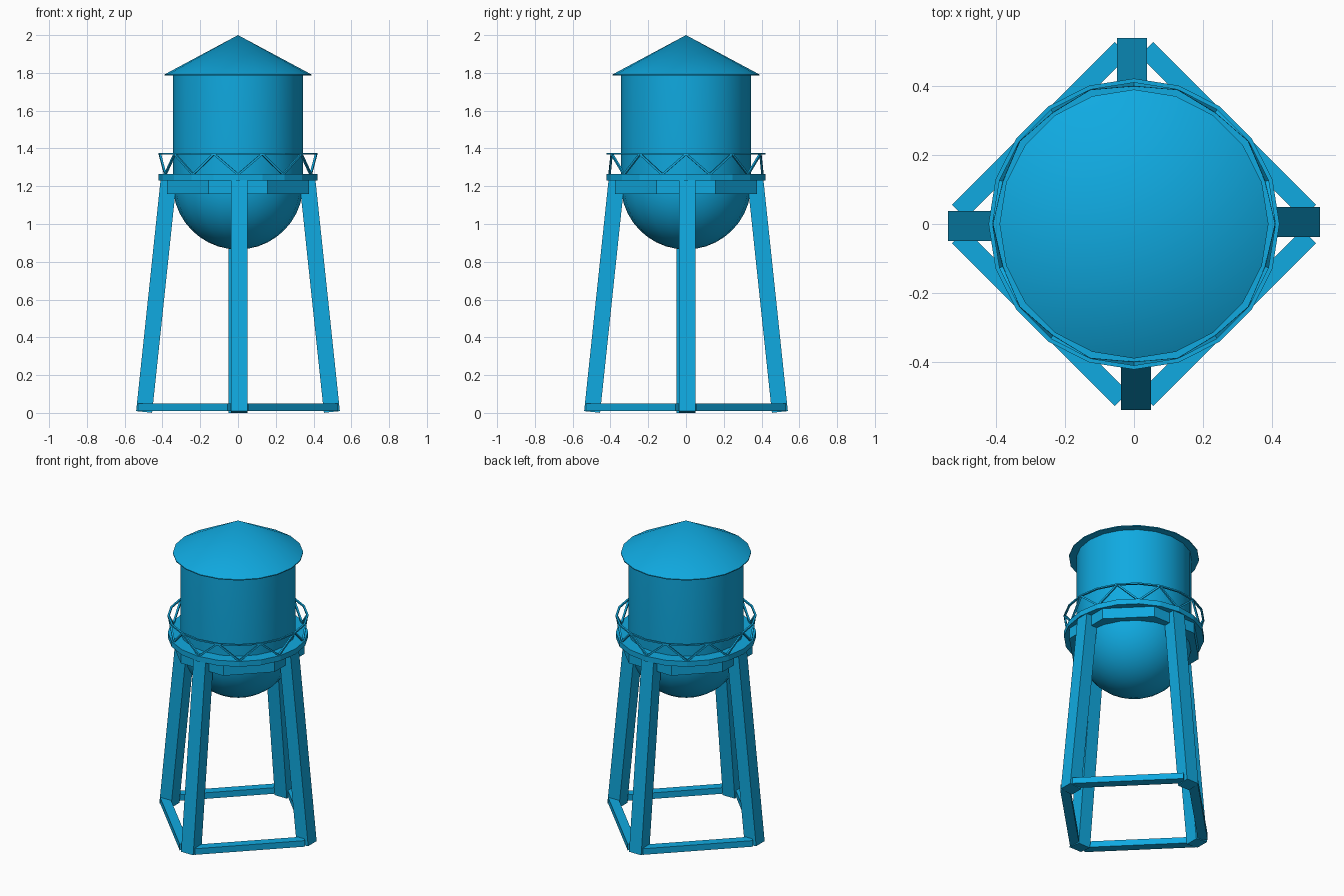
import bpy
import bmesh
from math import sin, cos, pi, radians
from mathutils import Matrix, Vector

old = bpy.data.objects.get("Cube")
if old:
    bpy.data.objects.remove(old, do_unlink=True)

BLUE = (0.005, 0.40, 0.75, 1.0)
paint = bpy.data.materials.new("blue_paint")
paint.use_nodes = True
paint.diffuse_color = BLUE
paint.node_tree.nodes["Principled BSDF"].inputs["Base Color"].default_value = BLUE

SIDES = 20


def finish(name, bm, smooth=False):
    """Turn a bmesh into a painted object."""
    bmesh.ops.remove_doubles(bm, verts=bm.verts, dist=0.0005)
    bmesh.ops.recalc_face_normals(bm, faces=bm.faces)
    mesh = bpy.data.meshes.new(name)
    bm.to_mesh(mesh)
    bm.free()
    mesh.materials.append(paint)
    obj = bpy.data.objects.new(name, mesh)
    bpy.context.collection.objects.link(obj)
    if smooth:
        bpy.ops.object.select_all(action="DESELECT")
        obj.select_set(True)
        bpy.context.view_layer.objects.active = obj
        bpy.ops.object.shade_smooth_by_angle(angle=radians(30))
    return obj


def lathe(name, profile, sides=SIDES, phase=0.0, closed=False, smooth=False):
    """Revolve (radius, height) points about the z axis."""
    bm = bmesh.new()
    verts = [bm.verts.new((r * cos(phase), r * sin(phase), z)) for r, z in profile]
    pairs = list(zip(verts, verts[1:]))
    if closed:
        pairs.append((verts[-1], verts[0]))
    edges = [bm.edges.new(p) for p in pairs]
    bmesh.ops.spin(bm, geom=verts + edges, cent=(0, 0, 0), axis=(0, 0, 1),
                   angle=2 * pi, steps=sides, use_merge=False)
    return finish(name, bm, smooth)


def ring(name, inner, outer, low, high, **options):
    section = [(inner, low), (outer, low), (outer, high), (inner, high)]
    return lathe(name, section, closed=True, **options)


def add_beam(bm, start, end, width, depth, outward):
    """Box from start to end; depth runs roughly along the outward vector."""
    start, end = Vector(start), Vector(end)
    along = (end - start).normalized()
    side = along.cross(Vector(outward)).normalized()
    out = side.cross(along)
    basis = Matrix((side * width, out * depth, end - start)).transposed().to_4x4()
    bmesh.ops.create_cube(bm, size=1.0,
                          matrix=Matrix.Translation((start + end) / 2) @ basis)


# Tank wall with rounded bowl underneath
R, BOWL_Z, ROOF_Z = 0.345, 1.21, 1.785
bowl = [(R * sin(i * pi / 20), BOWL_Z - R * cos(i * pi / 20)) for i in range(11)]
lathe("tank", bowl + [(R, ROOF_Z)], smooth=True)

# Conical roof with a thin brim
lathe("roof", [(0, ROOF_Z), (0.39, ROOF_Z), (0.39, 1.791), (0, 2.0)], smooth=True)

# Walkway and the octagonal girder that carries it
ring("walkway", 0.335, 0.42, 1.23, 1.265)
ring("support_girder", 0.325, 0.406, 1.16, 1.235, sides=8, phase=pi / 8)

# Railing: top rail plus zigzag bars
ring("top_rail", 0.41, 0.422, 1.367, 1.376)
bm = bmesh.new()


def rail_point(i):
    a = -pi / 2 + 2 * pi * i / SIDES
    r, z = (0.414, 1.371) if i % 2 else (0.405, 1.262)
    return Vector((r * cos(a), r * sin(a), z))


for i in range(SIDES):
    a, b = rail_point(i), rail_point(i + 1)
    middle = (a + b) / 2
    add_beam(bm, a, b, 0.011, 0.011, (middle.x, middle.y, 0))
finish("railing_bars", bm)

# Four splayed legs and the braces joining their feet
for k, place in enumerate(("front", "left", "back", "right")):
    turn = Matrix.Rotation(k * pi / 2, 4, "Z")
    bm = bmesh.new()
    add_beam(bm, (0.006, -0.497, 0.005), (0.006, -0.367, 1.235), 0.088, 0.085, (0, -1, 0))
    bm.transform(turn)
    finish(place + "_leg", bm)

    bm = bmesh.new()
    add_beam(bm, (0.036, -0.508, 0.03), (0.508, -0.036, 0.03), 0.04, 0.057, (1, -1, 0))
    bm.transform(turn)
    finish(place + "_foot_brace", bm)
